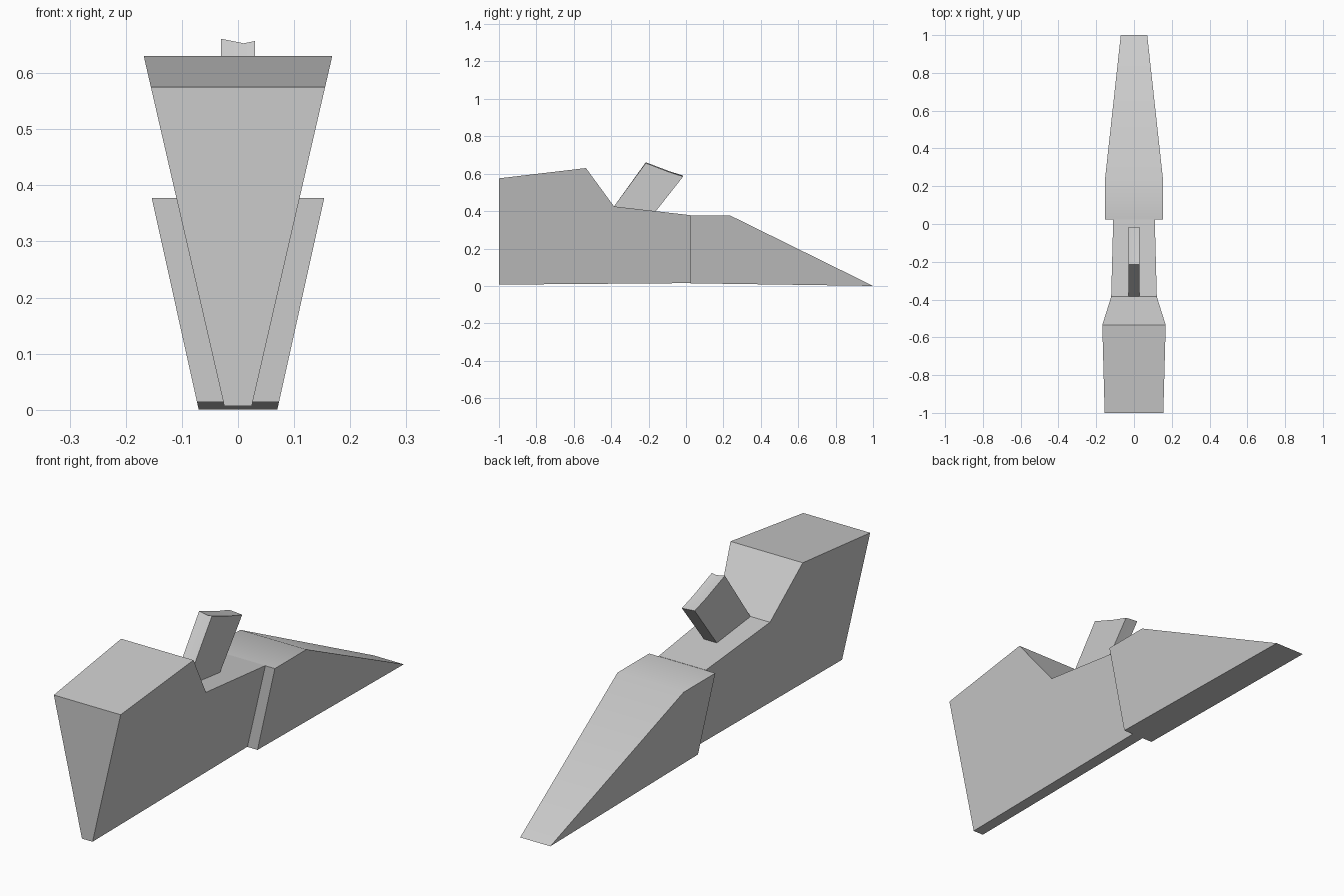
import bpy
import bmesh

cube = bpy.data.objects.get("Cube")
if cube:
    bpy.data.objects.remove(cube, do_unlink=True)

grey = bpy.data.materials.new("plain_grey")
grey.use_nodes = True
grey.diffuse_color = (0.6, 0.6, 0.6, 1)
grey.node_tree.nodes["Principled BSDF"].inputs["Base Color"].default_value = (0.6, 0.6, 0.6, 1)


def loft(name, sections):
    """Skin matching side outlines, ordered from -x to +x, and cap both ends."""
    bm = bmesh.new()
    rings = [[bm.verts.new(p) for p in section] for section in sections]
    for a, b in zip(rings, rings[1:]):
        for i in range(len(a)):
            j = (i + 1) % len(a)
            bm.faces.new((a[i], a[j], b[j], b[i]))
    bm.faces.new(rings[0])
    bm.faces.new(rings[-1])
    bmesh.ops.recalc_face_normals(bm, faces=bm.faces)
    mesh = bpy.data.meshes.new(name)
    bm.to_mesh(mesh)
    bm.free()
    mesh.materials.append(grey)
    obj = bpy.data.objects.new(name, mesh)
    bpy.context.collection.objects.link(obj)
    bpy.ops.object.select_all(action='DESELECT')
    obj.select_set(True)
    bpy.context.view_layer.objects.active = obj
    bpy.ops.object.shade_smooth_by_angle()
    return obj


def wedge(name, outline, base, flare):
    """Side outline (y, z) widened with height on both sides."""
    loft(name, [[(s * (base + flare * z), y, z) for y, z in outline] for s in (-1, 1)])


# Tall front body with a notch behind the raised head
wedge("front_body", [(-1, 0.007), (-1, 0.575), (-0.535, 0.63), (-0.385, 0.425),
                     (0.025, 0.378), (0.025, 0.015)], 0.023, 0.23)

# Wider tail that slopes down to the ground
wedge("tail", [(0.025, 0.014), (0.025, 0.377), (0.235, 0.377), (1, 0)], 0.07, 0.222)

# Leaning post with a slightly dipped top
columns = [(-0.03, 0.661, 0.59), (0.01, 0.653, 0.587), (0.03, 0.657, 0.585)]
loft("leaning_post", [[(x, -0.385, 0.425), (x, -0.215, front), (x, -0.09, (front + back) / 2 - 0.012),
                       (x, -0.015, back), (x, -0.165, 0.395)]
                      for x, front, back in columns])
